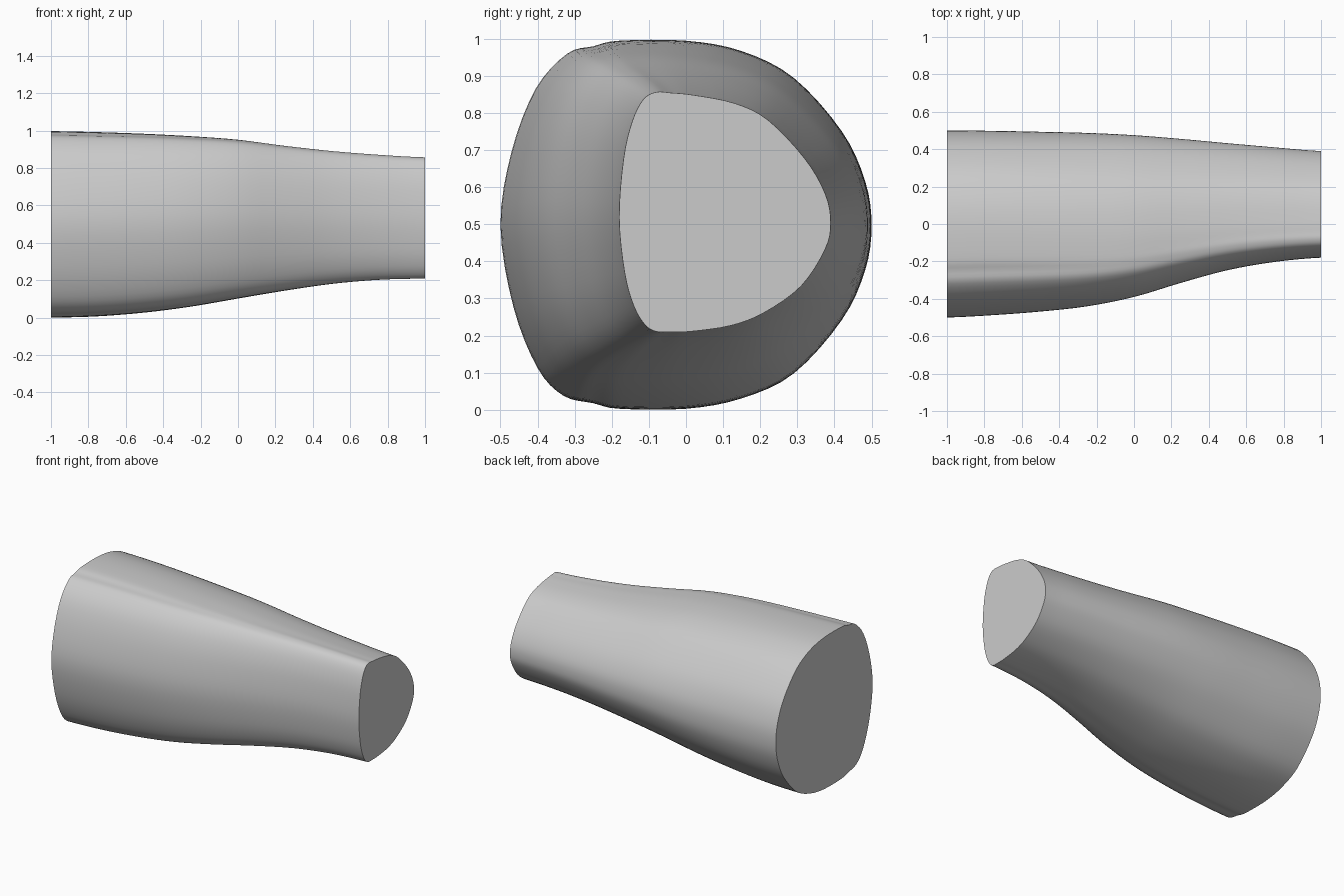
import bpy
import bmesh
from mathutils import Vector

default_cube = bpy.data.objects.get("Cube")
if default_cube:
    bpy.data.objects.remove(default_cube, do_unlink=True)


def smooth_path(points, steps, closed):
    """Run a Catmull-Rom spline through the points and return the samples."""
    points = [Vector(p) for p in points]
    count = len(points)

    def point_at(index):
        return points[index % count if closed else min(max(index, 0), count - 1)]

    samples = []
    for i in range(count if closed else count - 1):
        before, start, end, after = (point_at(i + k) for k in (-1, 0, 1, 2))
        for step in range(steps):
            t = step / steps
            samples.append(0.5 * (2 * start + (end - before) * t
                                  + (2 * before - 5 * start + 4 * end - after) * t ** 2
                                  + (3 * start - before - 3 * end + after) * t ** 3))
    if not closed:
        samples.append(points[-1])
    return samples


def fit_to_unit_box(outline):
    """Scale an outline so both of its coordinates run from zero to one."""
    lows = [min(p[axis] for p in outline) for axis in (0, 1)]
    highs = [max(p[axis] for p in outline) for axis in (0, 1)]
    return [Vector([(p[axis] - lows[axis]) / (highs[axis] - lows[axis])
                    for axis in (0, 1)]) for p in outline]


# Matching outline points: narrow end (y, z), then wide end (y, z)
outline_pairs = [
    (-.08, .86, -.25, .985), (-.04, .858, -.18, 1), (.02, .852, 0, 1),
    (.13, .83, .15, .972), (.22, .785, .29, .9), (.32, .68, .42, .755),
    (.375, .585, .483, .62), (.39, .507, .5, .5), (.375, .435, .483, .38),
    (.31, .335, .42, .245), (.21, .263, .29, .1), (.12, .228, .15, .033),
    (.01, .212, 0, .005), (-.04, .211, -.18, .005), (-.08, .212, -.25, .02),
    (-.11, .23, -.33, .04), (-.14, .28, -.4, .115), (-.165, .37, -.465, .28),
    (-.18, .52, -.5, .5), (-.168, .68, -.47, .7), (-.145, .78, -.405, .87),
    (-.115, .84, -.32, .965),
]

# Extent of the body at even steps along x: back, front, top, bottom
extents = [
    (.5, -.5, 1, .003), (.498, -.487, .995, .01), (.493, -.468, .987, .03),
    (.487, -.44, .975, .062), (.475, -.39, .957, .105), (.455, -.315, .924, .147),
    (.432, -.247, .895, .183), (.41, -.203, .874, .205), (.39, -.18, .86, .212),
]

pairs = smooth_path(outline_pairs, 4, closed=True)
narrow_outline = fit_to_unit_box([p[:2] for p in pairs])
wide_outline = fit_to_unit_box([p[2:] for p in pairs])
stations = smooth_path(extents, 4, closed=False)

# Loft the tapered body ring by ring
bm = bmesh.new()
rings = []
for i, (back, front, top, bottom) in enumerate(stations):
    along = i / (len(stations) - 1)
    blend = along * along * (3 - 2 * along)
    ring = []
    for wide, narrow in zip(wide_outline, narrow_outline):
        shape = wide.lerp(narrow, blend)
        ring.append(bm.verts.new((2 * along - 1,
                                  front + (back - front) * shape.x,
                                  bottom + (top - bottom) * shape.y)))
    rings.append(ring)

for ring, following in zip(rings, rings[1:]):
    for k in range(len(ring)):
        bm.faces.new((ring[k - 1], ring[k], following[k], following[k - 1]))

# Flat caps on both ends
bm.faces.new(rings[0])
bm.faces.new(rings[-1])
bmesh.ops.recalc_face_normals(bm, faces=bm.faces[:])

# Stand the body on the ground
lowest = min(v.co.z for v in bm.verts)
bmesh.ops.translate(bm, verts=bm.verts[:], vec=(0, 0, -lowest))

mesh = bpy.data.meshes.new("tapered_body")
bm.to_mesh(mesh)
bm.free()
body = bpy.data.objects.new("tapered_body", mesh)
bpy.context.collection.objects.link(body)

# Plain light grey
grey = bpy.data.materials.new("light grey")
grey.use_nodes = True
colour = (0.6, 0.6, 0.6, 1)
grey.diffuse_color = colour
grey.node_tree.nodes["Principled BSDF"].inputs["Base Color"].default_value = colour
mesh.materials.append(grey)

# Smooth sides with crisp cap edges
bpy.ops.object.select_all(action="DESELECT")
body.select_set(True)
bpy.context.view_layer.objects.active = body
bpy.ops.object.shade_smooth_by_angle(angle=0.7)
